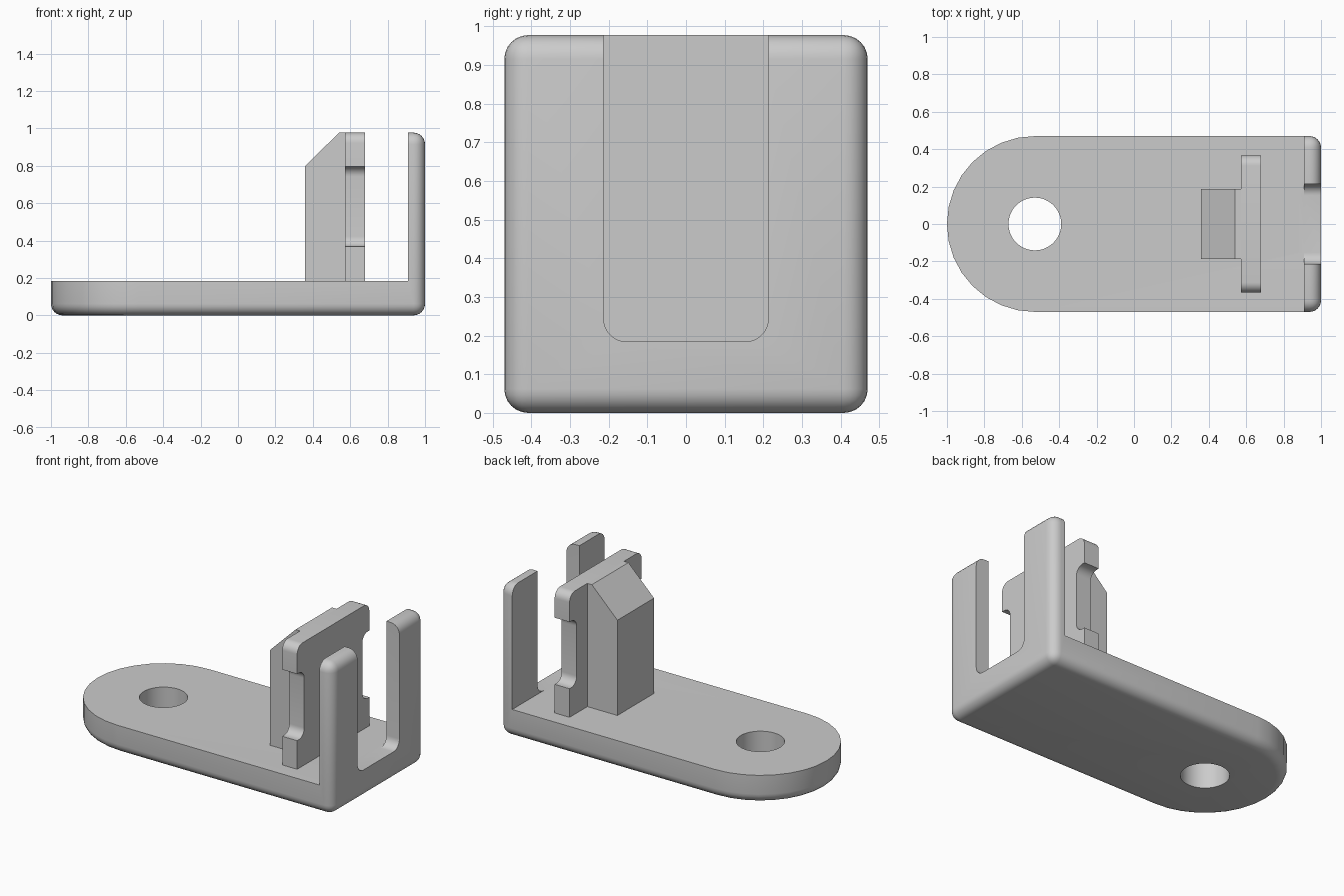
import bpy, bmesh, math
from mathutils import Vector

old = bpy.data.objects.get("Cube")
if old:
    bpy.data.objects.remove(old, do_unlink=True)

grey = bpy.data.materials.new("plain grey")
grey.use_nodes = True
grey.diffuse_color = (0.6, 0.6, 0.6, 1)
grey.node_tree.nodes["Principled BSDF"].inputs["Base Color"].default_value = (0.6, 0.6, 0.6, 1)

HALF, TOP, FLOOR, WALL = 0.47, 0.977, 0.184, 0.908
HOLE_X = HALF - 1


def rounded(corners, steps=8):
    """Outline from (a, b, radius) corners, all rounded ones being right angles."""
    pts = []
    for i, (a, b, r) in enumerate(corners):
        p = Vector((a, b))
        if r == 0:
            new = [p]
        else:
            u = (Vector(corners[i - 1][:2]) - p).normalized()
            v = (Vector(corners[(i + 1) % len(corners)][:2]) - p).normalized()
            turns = [math.pi / 2 * k / steps for k in range(steps + 1)]
            new = [p + r * (u + v) - r * (v * math.cos(t) + u * math.sin(t)) for t in turns]
        pts += [q for q in new if not pts or (q - pts[-1]).length > 1e-5]
    return pts


def prism(name, outline, axis, low, high, bevel=0):
    """Extrude an outline along an axis, optionally rounding its sharp edges."""
    place = {"x": lambda a, b, d: (d, a, b),
             "y": lambda a, b, d: (a, d, b),
             "z": lambda a, b, d: (a, b, d)}[axis]
    bm = bmesh.new()
    face = bm.faces.new([bm.verts.new(place(a, b, low)) for a, b in outline])
    ext = bmesh.ops.extrude_face_region(bm, geom=[face], use_keep_orig=True)
    shift = Vector(place(0, 0, high - low))
    for v in ext["geom"]:
        if isinstance(v, bmesh.types.BMVert):
            v.co += shift
    bmesh.ops.recalc_face_normals(bm, faces=bm.faces)
    if bevel:
        sharp = [e for e in bm.edges if e.calc_face_angle(0) > math.radians(40)]
        bmesh.ops.bevel(bm, geom=sharp, offset=bevel, segments=6, profile=0.5,
                        affect='EDGES', clamp_overlap=False)
    mesh = bpy.data.meshes.new(name)
    bm.to_mesh(mesh)
    bm.free()
    mesh.materials.append(grey)
    ob = bpy.data.objects.new(name, mesh)
    bpy.context.collection.objects.link(ob)
    return ob


def activate(ob):
    bpy.ops.object.select_all(action='DESELECT')
    ob.select_set(True)
    bpy.context.view_layer.objects.active = ob


def cut(ob, cutter):
    mod = ob.modifiers.new("cut", 'BOOLEAN')
    mod.operation, mod.solver, mod.object = 'DIFFERENCE', 'EXACT', cutter
    activate(ob)
    bpy.ops.object.modifier_apply(modifier=mod.name)
    bpy.data.objects.remove(cutter, do_unlink=True)


def smooth(ob):
    activate(ob)
    bpy.ops.object.shade_smooth_by_angle(angle=math.radians(30))


# Base and end wall: one rounded block, carved down to an L with a slotted wall
bracket = prism("base_and_end_wall", rounded([(1, -HALF, 0), (1, HALF, 0),
                (-1, HALF, HALF), (-1, -HALF, HALF)]), "z", 0, TOP, bevel=0.062)
cut(bracket, prism("space_cutter", [(-2, FLOOR), (WALL, FLOOR), (WALL, 2), (-2, 2)], "y", -1, 1))
cut(bracket, prism("slot_cutter", rounded([(-0.213, FLOOR, 0.06), (0.213, FLOOR, 0.06),
                   (0.213, 2, 0), (-0.213, 2, 0)]), "x", WALL - 0.03, 1.2))
ring = [(HOLE_X + 0.141 * math.cos(math.tau * k / 48), 0.141 * math.sin(math.tau * k / 48))
        for k in range(48)]
cut(bracket, prism("hole_cutter", ring, "z", -1, 1))
smooth(bracket)

# Latch plate with rounded top corners and a filleted notch in each side
side = [(0.367, FLOOR, 0), (0.367, 0.368, 0), (0.295, 0.368, 0.055),
        (0.295, 0.797, 0.055), (0.367, 0.797, 0), (0.367, TOP, 0.055)]
other = [(-y, z, r) for y, z, r in reversed(side)]
smooth(prism("latch_plate", rounded(side + other), "x", 0.572, 0.678))

# Support block with sloped top behind the plate
prism("latch_support", [(0.358, FLOOR), (0.572, FLOOR), (0.572, TOP), (0.54, TOP),
                        (0.358, 0.797)], "y", -0.186, 0.186)
